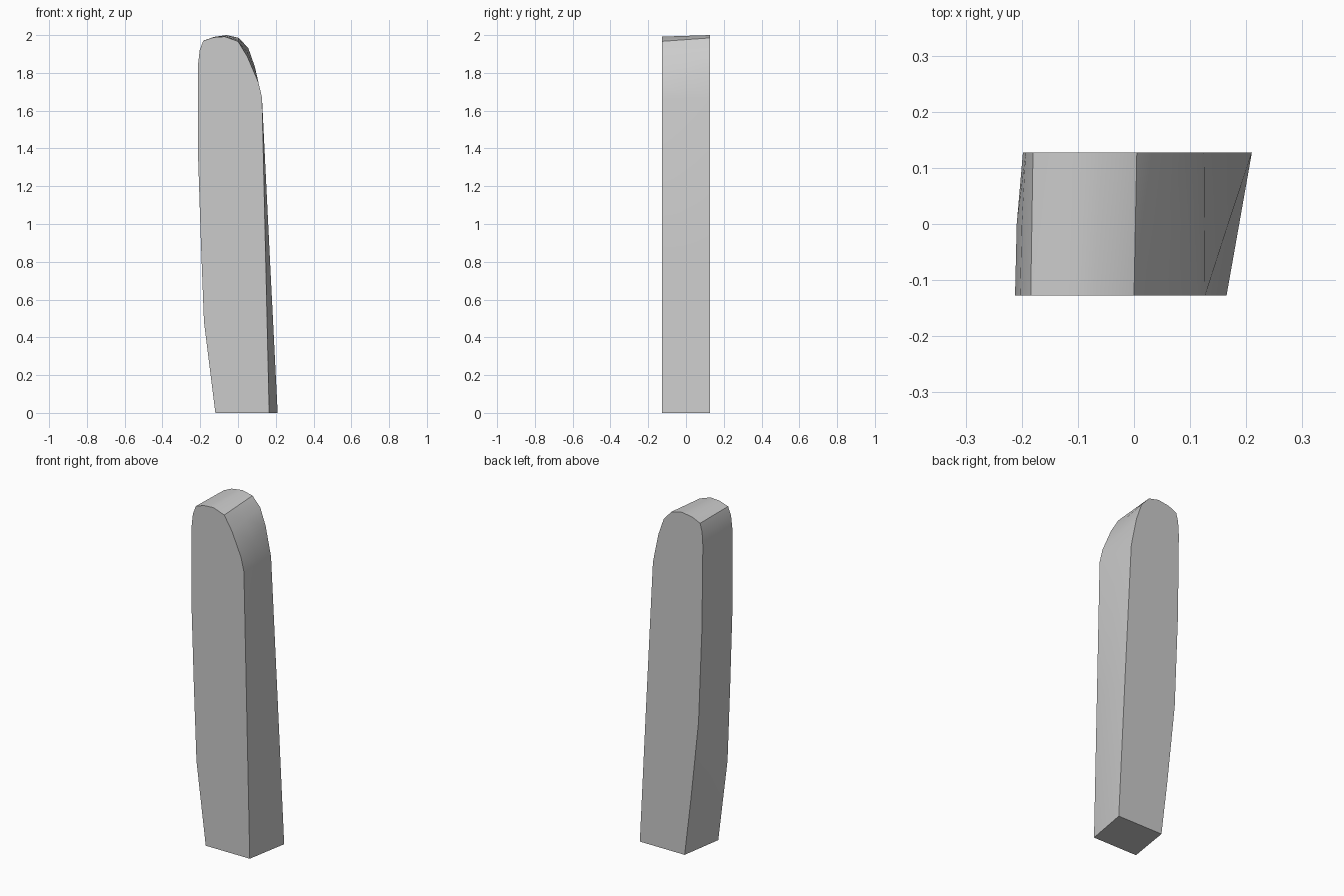
import bpy
import bmesh
import math

cube = bpy.data.objects.get("Cube")
if cube:
    bpy.data.objects.remove(cube, do_unlink=True)

# Plain grey material
grey = bpy.data.materials.new("light_grey")
grey.use_nodes = True
colour = (0.6, 0.6, 0.6, 1.0)
grey.diffuse_color = colour
bsdf = next(n for n in grey.node_tree.nodes if n.type == "BSDF_PRINCIPLED")
bsdf.inputs["Base Color"].default_value = colour

HALF_DEPTH = 0.127

# Outline pairs: front (x, z), back (x, z), sideways bulge halfway between
OUTLINE = [
    ((-0.12, 0.0), (-0.08, 0.0), 0.0),
    ((-0.18, 0.48), (-0.12, 0.33), -0.01),
    ((-0.197, 0.92), (-0.17, 0.80), -0.009),
    ((-0.212, 1.38), (-0.192, 1.35), -0.006),
    ((-0.212, 1.84), (-0.198, 1.84), -0.004),
    ((-0.203, 1.92), (-0.193, 1.92), -0.002),
    ((-0.184, 1.97), (-0.18, 1.967), 0.0),
    ((-0.13, 1.988), (-0.13, 1.99), 0.0),
    ((-0.07, 1.992), (-0.06, 2.0), 0.0),
    ((0.0, 1.967), (0.005, 1.985), 0.0),
    ((0.05, 1.885), (0.055, 1.93), 0.0),
    ((0.108, 1.75), (0.09, 1.83), 0.0),
    ((0.127, 1.67), (0.125, 1.66), 0.0),
    ((0.146, 0.835), (0.168, 0.835), 0.011),
    ((0.165, 0.0), (0.21, 0.0), 0.0),
]

# Loft the front, middle and back sections
bm = bmesh.new()
sections = [[], [], []]
for front, back, bulge in OUTLINE:
    middle = ((front[0] + back[0]) / 2 + bulge, (front[1] + back[1]) / 2)
    for section, (x, z), side in zip(sections, (front, middle, back), (-1, 0, 1)):
        section.append(bm.verts.new((x, side * HALF_DEPTH, z)))

count = len(OUTLINE)
for near, far in zip(sections, sections[1:]):
    for i in range(count):
        j = (i + 1) % count
        bm.faces.new((near[i], near[j], far[j], far[i]))

# Flat front and back caps
bm.faces.new(sections[0])
bm.faces.new(sections[2])
bmesh.ops.recalc_face_normals(bm, faces=bm.faces)

mesh = bpy.data.meshes.new("rounded_slab")
bm.to_mesh(mesh)
bm.free()
mesh.materials.append(grey)
slab = bpy.data.objects.new("rounded_slab", mesh)
bpy.context.collection.objects.link(slab)

# Soft sides with crisp rims
bpy.ops.object.select_all(action="DESELECT")
slab.select_set(True)
bpy.context.view_layer.objects.active = slab
bpy.ops.object.shade_smooth_by_angle(angle=math.radians(30))
